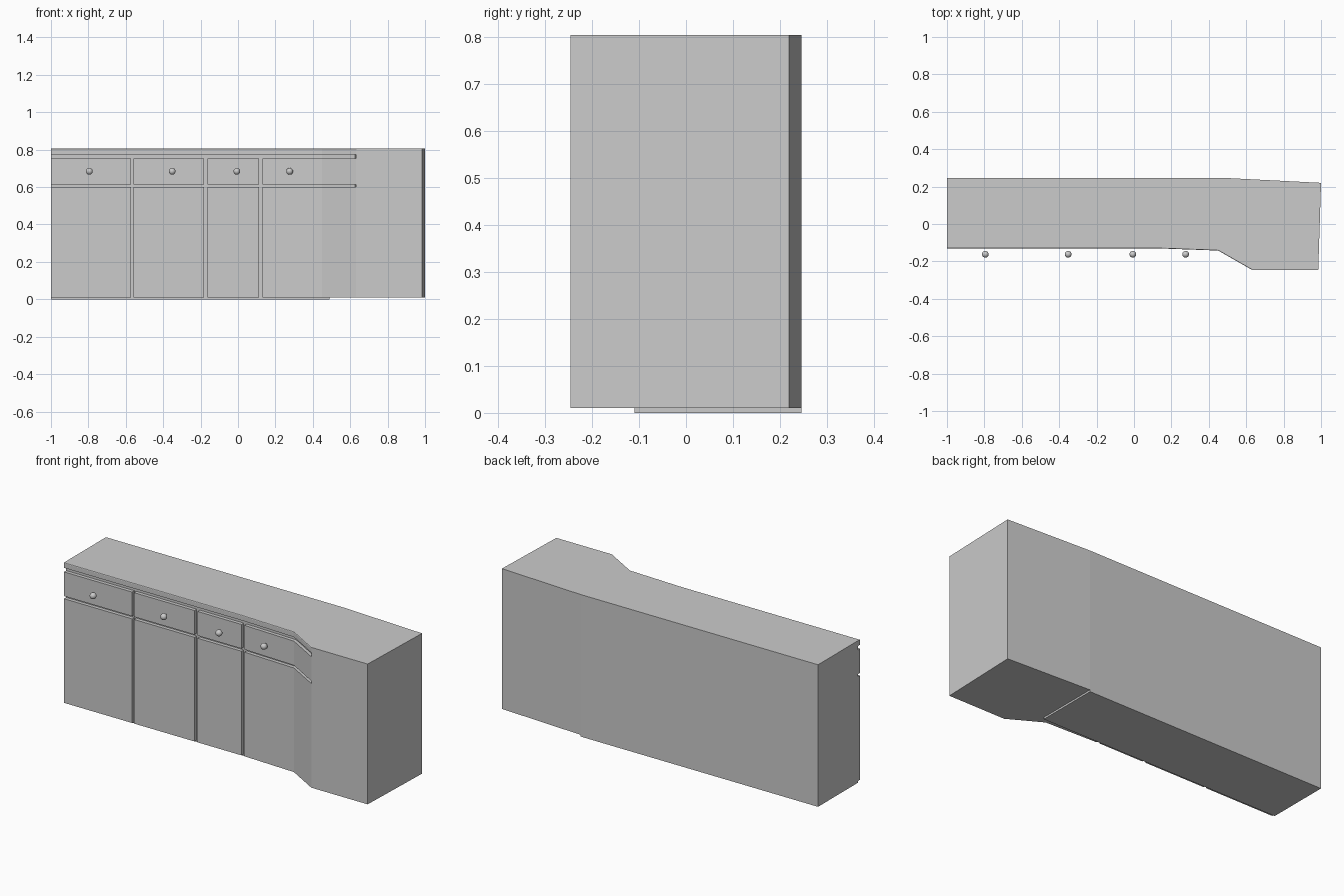
import bpy, bmesh, math

if "Cube" in bpy.data.objects:
    bpy.data.objects.remove(bpy.data.objects["Cube"])

TOP = 0.805
FRONT = [(-1.0, -0.13), (0.12, -0.13), (0.45, -0.142), (0.632, -0.246)]
BACK = [(0.49, 0.246), (-1.0, 0.246)]


def front_y(x):
    for (xa, ya), (xb, yb) in zip(FRONT, FRONT[1:]):
        if x <= xb:
            return ya + (yb - ya) * (x - xa) / (xb - xa)
    return FRONT[-1][1]


def front_path(x0, x1, inset=0.0):
    """Follow the bent cabinet front between two x positions."""
    xs = [x0] + [p[0] for p in FRONT if x0 < p[0] < x1] + [x1]
    return [(x, front_y(x) + inset) for x in xs]


def prism(name, outline, z0, z1, bevel=0.0):
    bm = bmesh.new()
    face = bm.faces.new([bm.verts.new((x, y, z0)) for x, y in outline])
    ext = bmesh.ops.extrude_face_region(bm, geom=[face])
    verts = [v for v in ext["geom"] if isinstance(v, bmesh.types.BMVert)]
    bmesh.ops.translate(bm, vec=(0, 0, z1 - z0), verts=verts)
    bmesh.ops.recalc_face_normals(bm, faces=bm.faces)
    if bevel:
        # soften only the upper front edges
        edges = [e for e in bm.edges
                 if all(v.co.z > z1 - 1e-4 and v.co.y < -0.05 for v in e.verts)]
        bmesh.ops.bevel(bm, geom=edges, offset=bevel, segments=2,
                        profile=0.5, affect='EDGES')
    mesh = bpy.data.meshes.new(name)
    bm.to_mesh(mesh)
    bm.free()
    obj = bpy.data.objects.new(name, mesh)
    bpy.context.collection.objects.link(obj)
    return obj


# plinth, carcass and worktop
prism("plinth", [(-1, -0.11), (0.49, -0.11)] + BACK, 0.0, 0.01)
prism("carcass", front_path(-1, 0.632, 0.02) + BACK, 0.01, 0.78)
prism("worktop", front_path(-1, 0.632) + BACK, 0.775, TOP, bevel=0.005)

# deep end block with angled back
prism("end_block", [(0.632, -0.246), (0.985, -0.246), (1.0, 0.22), (0.49, 0.246)],
      0.01, TOP)

# doors, drawers and knobs
bays = [(-1.0, -0.573, -0.795), (-0.56, -0.182, -0.352),
        (-0.162, 0.113, -0.006), (0.132, 0.632, 0.276)]
for i, (x0, x1, knob_x) in enumerate(bays, 1):
    panel = front_path(x0, x1) + front_path(x0, x1, 0.021)[::-1]
    prism(f"door_{i}", panel, 0.01, 0.6)
    prism(f"drawer_{i}", panel, 0.615, 0.752)
    bpy.ops.mesh.primitive_uv_sphere_add(segments=20, ring_count=12, radius=0.018,
                                         location=(knob_x, -0.162, 0.684))
    knob = bpy.context.object
    knob.name = f"knob_{i}"
    bpy.ops.object.shade_smooth_by_angle(angle=math.radians(40))
